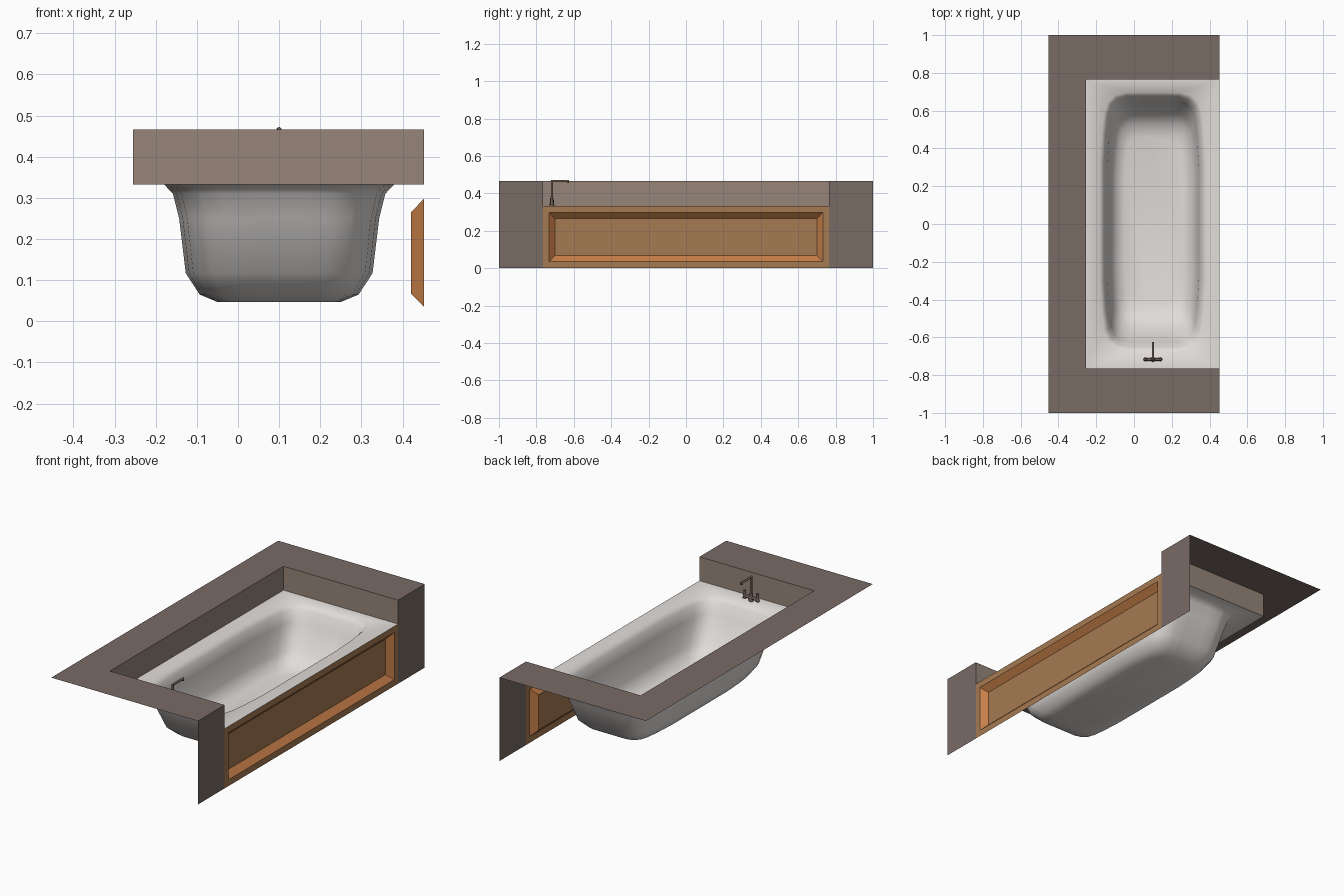
import bpy, bmesh, math
from mathutils import Vector

if "Cube" in bpy.data.objects:
    bpy.data.objects.remove(bpy.data.objects["Cube"])


def material(name, rgb):
    m = bpy.data.materials.new(name)
    m.diffuse_color = (*rgb, 1)
    m.use_nodes = True
    m.node_tree.nodes["Principled BSDF"].inputs["Base Color"].default_value = m.diffuse_color
    return m


STONE = material("brown stone", (0.19, 0.147, 0.127))
WALL = material("light brown wall", (0.305, 0.235, 0.19))
ENAMEL = material("white enamel", (0.75, 0.72, 0.70))
WOOD = material("wood panel", (0.376, 0.195, 0.085))
TRIM = material("orange wood trim", (0.57, 0.21, 0.065))
METAL = material("dark tap metal", (0.17, 0.125, 0.10))

X0, X1, XI = -0.4525, 0.4525, -0.255   # outer left, right, inner left
YI, YO = 0.765, 1.0                    # inner and outer half length
RIM, TOP = 0.333, 0.466
CX = 0.1                               # basin centre line


def finish(bm, name, mats, smooth=False):
    me = bpy.data.meshes.new(name)
    bm.to_mesh(me)
    bm.free()
    for m in mats:
        me.materials.append(m)
    for p in me.polygons:
        p.use_smooth = smooth
    ob = bpy.data.objects.new(name, me)
    bpy.context.collection.objects.link(ob)
    return ob


def quad(bm, pts, direction, mat=0):
    """Flat face whose normal is turned towards the given direction."""
    f = bm.faces.new([bm.verts.new(p) for p in pts])
    f.normal_update()
    if f.normal.dot(Vector(direction)) < 0:
        f.normal_flip()
    f.material_index = mat


def box_top(bm, xa, xb, ya, yb, z):
    quad(bm, [(xa, ya, z), (xb, ya, z), (xb, yb, z), (xa, yb, z)], (0, 0, 1))


# surround: U-shaped top and the two end faces
bm = bmesh.new()
box_top(bm, X0, XI, -YO, YO, TOP)
for s in (-1, 1):
    box_top(bm, XI, X1, s * YI, s * YO, TOP)
    quad(bm, [(X1, s * YI, 0), (X1, s * YO, 0), (X1, s * YO, TOP), (X1, s * YI, TOP)], (1, 0, 0))
bmesh.ops.remove_doubles(bm, verts=bm.verts[:], dist=1e-5)
finish(bm, "surround", [STONE])

# inner walls between tub rim and surround top
bm = bmesh.new()
quad(bm, [(XI, -YI, RIM), (XI, YI, RIM), (XI, YI, TOP), (XI, -YI, TOP)], (1, 0, 0))
for s in (-1, 1):
    quad(bm, [(XI, s * YI, RIM), (X1, s * YI, RIM), (X1, s * YI, TOP), (XI, s * YI, TOP)], (0, -s, 0))
finish(bm, "inner_walls", [WALL])


# side panel: frame, bevelled trim and sunken centre
def rect(x, y, za, zb):
    return [(x, -y, za), (x, y, za), (x, y, zb), (x, -y, zb)]


bm = bmesh.new()
rings = [rect(X1, YI, 0, RIM), rect(X1, 0.732, 0.035, 0.298), rect(0.42, 0.70, 0.067, 0.265)]
for k in range(2):
    a, b = rings[k], rings[k + 1]
    for i in range(4):
        j = (i + 1) % 4
        quad(bm, [a[i], a[j], b[j], b[i]], (1, 0, 0), k)
quad(bm, rings[2], (1, 0, 0), 0)
finish(bm, "side_panel", [WOOD, TRIM])

# tub: lofted basin with a flat rectangular rim
quarter = [(1, 0), (1, 0.25), (1, 0.47), (0.965, 0.70), (0.92, 0.85), (0.85, 0.93),
           (0.72, 0.98), (0.52, 1), (0.25, 1), (0, 1)]
half = quarter + [(-x, y) for x, y in quarter[-2::-1]]
outline = half + [(x, -y) for x, y in half[-2:0:-1]]
# height, half width, back length, front length
levels = [(0.333, 0.28, 0.695, 0.675), (0.31, 0.258, 0.675, 0.652), (0.25, 0.243, 0.65, 0.625),
          (0.117, 0.227, 0.585, 0.55), (0.065, 0.193, 0.53, 0.49), (0.047, 0.15, 0.46, 0.41)]
bm = bmesh.new()
loops = [[bm.verts.new((CX + x * hx, y * (yb if y > 0 else yf), z)) for x, y in outline]
         for z, hx, yb, yf in levels]
n = len(outline)
for a, b in zip(loops, loops[1:]):
    for i in range(n):
        j = (i + 1) % n
        bm.faces.new([a[i], b[i], b[j], a[j]])
floor = bm.faces.new(loops[-1])
corners = [bm.verts.new(p) for p in ((XI, -YI, RIM), (X1, -YI, RIM), (X1, YI, RIM), (XI, YI, RIM))]
edges = [bm.edges.new((corners[i], corners[(i + 1) % 4])) for i in range(4)]
edges += [bm.edges.get((loops[0][i], loops[0][(i + 1) % n])) for i in range(n)]
bmesh.ops.triangle_fill(bm, edges=edges, use_beauty=True)
bmesh.ops.recalc_face_normals(bm, faces=bm.faces[:])
floor.normal_update()
if floor.normal.z < 0:
    bmesh.ops.reverse_faces(bm, faces=bm.faces[:])
finish(bm, "bathtub", [ENAMEL], True)


# tap
def rod(bm, a, b, r, r2=None, sides=12):
    a, b = Vector(a), Vector(b)
    d = b - a
    mat = d.to_track_quat('Z', 'Y').to_matrix().to_4x4()
    mat.translation = (a + b) / 2
    bmesh.ops.create_cone(bm, cap_ends=True, segments=sides, radius1=r,
                          radius2=r if r2 is None else r2, depth=d.length, matrix=mat)


TY = -0.717
bm = bmesh.new()
rod(bm, (CX, TY, RIM), (CX, TY, 0.375), 0.013, 0.009)            # base
rod(bm, (CX, TY, 0.37), (CX, TY, 0.468), 0.006)                  # riser
rod(bm, (CX, TY - 0.004, 0.466), (CX, -0.625, 0.466), 0.006)     # spout
rod(bm, (CX, -0.631, 0.466), (CX, -0.631, 0.456), 0.006)         # nozzle
rod(bm, (CX - 0.045, TY, 0.35), (CX + 0.045, TY, 0.35), 0.007)   # crossbar
for s in (-1, 1):
    rod(bm, (CX + s * 0.04, TY, 0.34), (CX + s * 0.04, TY, 0.372), 0.010, 0.006)
    rod(bm, (CX + s * 0.04, TY, 0.372), (CX + s * 0.04, TY, 0.384), 0.007)
tap = finish(bm, "tap", [METAL])
bpy.context.view_layer.objects.active = tap
tap.select_set(True)
bpy.ops.object.shade_smooth_by_angle(angle=math.radians(40))
